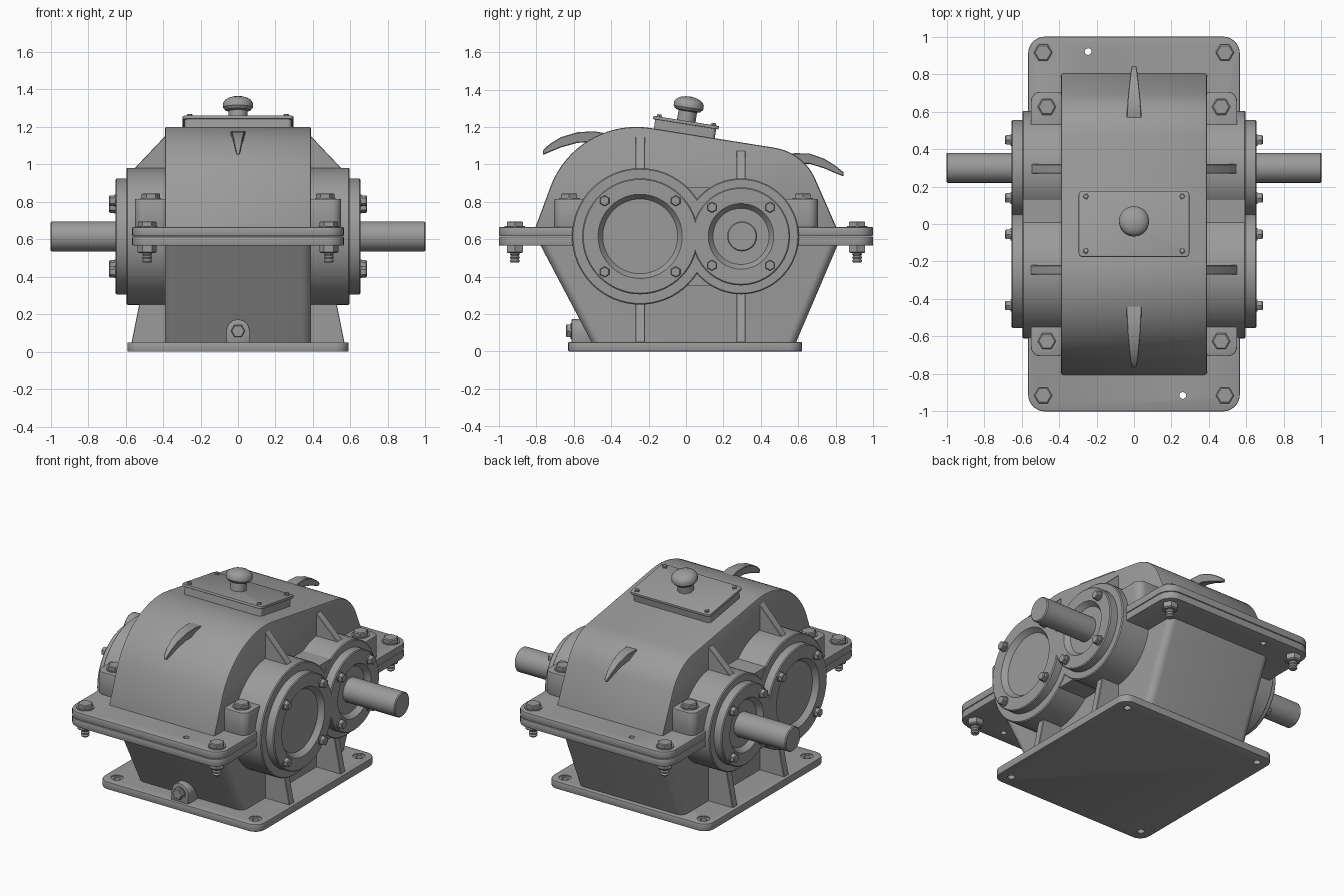
import bpy, bmesh, math
from mathutils import Matrix, Vector

if "Cube" in bpy.data.objects:
    bpy.data.objects.remove(bpy.data.objects["Cube"])

grey = bpy.data.materials.new("cast_grey")
grey.use_nodes = True
grey.diffuse_color = (0.33, 0.33, 0.33, 1)
grey.node_tree.nodes["Principled BSDF"].inputs["Base Color"].default_value = grey.diffuse_color
parts = []


def loft(name, rings, place=None, bevel=0, segments=2, clip=None):
    """Join equal rings of points into a closed solid."""
    bm = bmesh.new()
    loops = [[bm.verts.new(p) for p in ring] for ring in rings]
    n = len(loops[0])
    for a, b in zip(loops, loops[1:]):
        for i in range(n):
            bm.faces.new((a[i], a[(i + 1) % n], b[(i + 1) % n], b[i]))
    bm.faces.new(loops[0])
    bm.faces.new(loops[-1])
    if place:
        bm.transform(place)
    if clip:
        bmesh.ops.bisect_plane(bm, geom=bm.verts[:] + bm.edges[:] + bm.faces[:],
                               plane_co=clip[0], plane_no=clip[1], clear_outer=True)
        bmesh.ops.holes_fill(bm, edges=[e for e in bm.edges if e.is_boundary])
    bmesh.ops.recalc_face_normals(bm, faces=bm.faces)
    if bevel:
        sharp = [e for e in bm.edges if e.calc_face_angle(0) > 0.6]
        bmesh.ops.bevel(bm, geom=sharp, offset=bevel, segments=segments,
                        affect='EDGES', profile=0.5, clamp_overlap=True)
    mesh = bpy.data.meshes.new(name)
    bm.to_mesh(mesh)
    bm.free()
    mesh.materials.append(grey)
    ob = bpy.data.objects.new(name, mesh)
    bpy.context.collection.objects.link(ob)
    parts.append(ob)
    return ob


def lathe(name, profile, place=None, sides=48, **kw):
    turn = [(math.cos(2 * math.pi * i / sides), math.sin(2 * math.pi * i / sides)) for i in range(sides)]
    return loft(name, [[(r * c, r * s, h) for c, s in turn] for r, h in profile], place, **kw)


def side_prism(name, outline, x0, x1, **kw):
    """Extrude a (y, z) outline along x."""
    return loft(name, [[(x, y, z) for y, z in outline] for x in (x0, x1)], **kw)


def arc(cy, cz, r, a0, a1, n):
    steps = [math.radians(a0 + (a1 - a0) * i / n) for i in range(n + 1)]
    return [(cy + r * math.cos(a), cz + r * math.sin(a)) for a in steps]


def rounded(x0, x1, y0, y1, r, z):
    pts = (arc(x1 - r, y1 - r, r, 0, 90, 6) + arc(x0 + r, y1 - r, r, 90, 180, 6)
           + arc(x0 + r, y0 + r, r, 180, 270, 6) + arc(x1 - r, y0 + r, r, 270, 360, 6))
    return [(x, y, z) for x, y in pts]


def slab(name, x0, x1, y0, y1, r, z0, z1, **kw):
    return loft(name, [rounded(x0, x1, y0, y1, r, z) for z in (z0, z1)], **kw)


def at(x, y, z):
    return Matrix.Translation((x, y, z))


def outward(s, x, y, z):
    """Placement whose local z axis points along s * x."""
    return at(s * x, y, z) @ Matrix.Rotation(s * math.pi / 2, 4, 'Y')


def cut(target, cutters):
    for c in cutters:
        mod = target.modifiers.new("hole", 'BOOLEAN')
        mod.operation, mod.solver, mod.object = 'DIFFERENCE', 'EXACT', c
        bpy.context.view_layer.objects.active = target
        bpy.ops.object.modifier_apply(modifier=mod.name)
        parts.remove(c)
        bpy.data.objects.remove(c)


def bolt_head(name, place, r, h):
    lathe(name + "_washer", [(r * 1.12, 0), (r * 1.12, h * 0.2)], place, 24)
    lathe(name, [(r, h * 0.2), (r, h * 0.85), (r * 0.85, h)], place, 6)


CORNERS = [(sx, sy) for sx in (-1, 1) for sy in (-1, 1)]
AXIS_Z = 0.615

# Base plate with mounting holes
base = slab("base_plate", -0.59, 0.59, -0.63, 0.62, 0.07, 0, 0.05, bevel=0.005)
cut(base, [lathe("hole_cutter", [(0.022, -0.01), (0.022, 0.044), (0.038, 0.044), (0.038, 0.06)],
                 at(sx * 0.51, sy * 0.545, 0), 24) for sx, sy in CORNERS])

# Lower casing, tapering towards the base
loft("lower_casing", [rounded(-0.39, 0.39, -0.50, 0.585, 0.05, 0.04),
                      rounded(-0.39, 0.39, -0.79, 0.82, 0.05, 0.59)])

# Paired flanges with two dowel holes
for name, z0, z1 in (("lower_flange", 0.565, 0.614), ("upper_flange", 0.616, 0.665)):
    flange = slab(name, -0.565, 0.565, -1, 1, 0.09, z0, z1, bevel=0.006)
    cut(flange, [lathe("hole_cutter", [(0.018, 0.5), (0.018, 0.7)], at(x, y, 0), 20)
                 for x, y in ((-0.245, 0.92), (0.26, -0.915))])

# Upper casing: large and small arcs joined by a sloped roof
roof = ([(0.81, 0.65)] + arc(0.43, 0.807, 0.285, 24, 81, 14)
        + arc(-0.265, 0.71, 0.49, 81, 160, 20) + [(-0.81, 0.65)])
side_prism("upper_casing", roof, -0.39, 0.39, bevel=0.012)

# Bearing housings, covers, bolts and ribs on both sides
BEARINGS = [("large", -0.245, 0.365, 0.31, 0.225, 0.19, 1.15, 0.98, 1),
            ("small", 0.294, 0.31, 0.262, 0.175, 0.155, 1.07, 0.92, -1)]
for s in (-1, 1):
    for size, y, r_house, r_cover, r_dish, off, rib_top, rib_low, clip_dir in BEARINGS:
        lathe(size + "_bearing_housing", [(r_house, 0), (r_house, 0.24), (r_house - 0.006, 0.246)],
              outward(s, 0.35, y, AXIS_Z), 64)
        lathe(size + "_bearing_cover",
              [(r_cover, -0.01), (r_cover, 0.052), (r_cover - 0.006, 0.058), (r_dish, 0.058),
               (r_dish - 0.025, 0.025)],
              outward(s, 0.595, y, AXIS_Z), 64, clip=(Vector((0, 0.05, 0)), Vector((0, clip_dir, 0))))
        for sy, sz in CORNERS:
            bolt_head(size + "_cover_bolt", outward(s, 0.653, y + sy * off, AXIS_Z + sz * off), 0.029, 0.034)
        upper = [(0.37, rib_top + 0.02), (0.55, rib_low), (0.55, rib_low - 0.06), (0.37, rib_low - 0.06)]
        lower = [(0.37, 0.04), (0.57, 0.04), (0.51, 0.34), (0.37, 0.34)]
        for name, outline in (("upper_rib", upper), ("lower_rib", lower)):
            loft(size + "_" + name, [[(s * x, y + d, z) for x, z in outline] for d in (-0.025, 0.025)],
                 bevel=0.003, segments=1)
    side_prism("housing_web", [(-0.03, 0.35), (0.13, 0.35), (0.13, 0.877), (-0.03, 0.877)],
               s * 0.35, s * 0.592)

# Through shaft
lathe("drive_shaft", [(0.074, -1), (0.08, -0.994), (0.08, 0.994), (0.074, 1)], outward(1, 0, 0.3, AXIS_Z))

# Flange bolts: tall bosses near the bearings, plain bolts with nuts at the corners
thread = [(0.027 if i % 2 else 0.021, -0.14 + 0.009 * i) for i in range(12)]
for sx, sy in CORNERS:
    xs = sorted((sx * 0.36, sx * 0.55))
    ys = sorted((sy * 0.46, sy * 0.705))
    slab("bolt_boss", *xs, *ys, 0.05, 0.65, 0.815, bevel=0.005)
    bolt_head("boss_bolt", at(sx * 0.465, sy * 0.625, 0.815), 0.049, 0.03)
    corner = at(sx * 0.485, sy * 0.915, 0.665)
    bolt_head("corner_bolt", corner, 0.049, 0.03)
    lathe("corner_nut", [(0.042, -0.045), (0.05, -0.038), (0.05, 0.0)], at(sx * 0.485, sy * 0.915, 0.57), 6)
    lathe("corner_bolt_thread", thread, at(sx * 0.485, sy * 0.915, 0.615), 20)
    # Shift the bare bolt end out below the nut
    parts[-1].location.z = 0

# Curved lifting hooks: (y, top, bottom, half width)
HOOKS = {
    "front_hook": [(-0.40, 1.16, 1.08, 0.042), (-0.49, 1.177, 1.12, 0.04), (-0.58, 1.172, 1.115, 0.035),
                   (-0.67, 1.145, 1.09, 0.027), (-0.73, 1.108, 1.065, 0.02), (-0.765, 1.075, 1.05, 0.013)],
    "rear_hook": [(0.50, 1.04, 0.96, 0.042), (0.58, 1.06, 1.0, 0.04), (0.66, 1.058, 1.003, 0.035),
                  (0.74, 1.03, 0.978, 0.027), (0.80, 0.992, 0.952, 0.02), (0.843, 0.957, 0.935, 0.013)]}
for name, stations in HOOKS.items():
    loft(name, [[(-w, y, t), (w, y, t), (w * 0.7, y, b), (-w * 0.7, y, b)] for y, t, b, w in stations],
         bevel=0.004, segments=1)

# Inspection cover and breather, following the roof slope
tilt = at(0, -0.01, 1.16) @ Matrix.Rotation(math.radians(-9), 4, 'X')
slab("cover_pedestal", -0.285, 0.285, -0.165, 0.165, 0.02, -0.03, 0.055, place=tilt)
slab("inspection_cover", -0.295, 0.295, -0.177, 0.177, 0.02, 0.055, 0.073, place=tilt, bevel=0.003)
for sx, sy in CORNERS:
    bolt_head("inspection_bolt", tilt @ at(sx * 0.257, sy * 0.147, 0.073), 0.014, 0.012)
lathe("breather", [(0.05, 0.06), (0.05, 0.125), (0.068, 0.13), (0.08, 0.145), (0.08, 0.168), (0.07, 0.184),
                   (0.05, 0.196), (0.025, 0.203), (0.005, 0.205)], tilt)

# Drain plug on an arched boss
arch = arc(0, 0.11, 0.062, 0, 180, 16) + [(-0.062, 0.045), (0.062, 0.045)]
loft("drain_boss", [[(x, y, z) for x, z in arch] for y in (-0.48, -0.612)], bevel=0.004)
bolt_head("drain_plug", at(0, -0.612, 0.11) @ Matrix.Rotation(math.pi / 2, 4, 'X'), 0.038, 0.03)

# Smooth curved surfaces, keep edges crisp
bpy.ops.object.select_all(action='DESELECT')
for ob in parts:
    ob.select_set(True)
bpy.context.view_layer.objects.active = parts[0]
bpy.ops.object.shade_smooth_by_angle(angle=math.radians(32))
